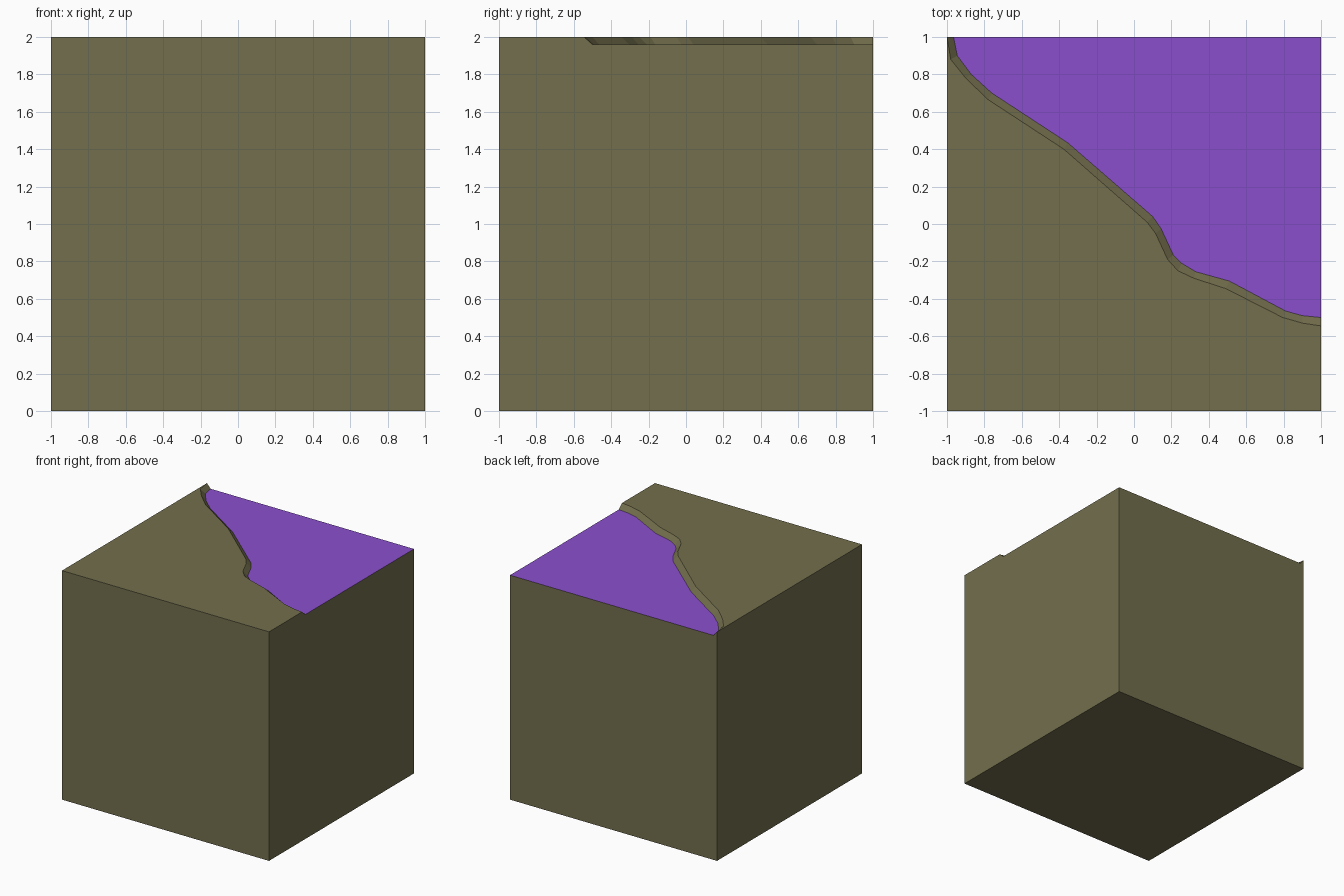
import bpy, bmesh

if "Cube" in bpy.data.objects:
    bpy.data.objects.remove(bpy.data.objects["Cube"])

LOW, TOP = 1.96, 2.0

# upper lip of the bank, and its foot, from back left to right side
lip = [(-1, 1), (-.98, .88), (-.9, .78), (-.78, .665), (-.375, .4), (.07, .01),
       (.115, -.05), (.18, -.19), (.235, -.25), (.32, -.29), (.49, -.345),
       (.795, -.5), (.9, -.53), (1, -.545)]
foot = [(-.965, 1), (-.945, .9), (-.87, .8), (-.76, .7), (-.355, .435), (.1, .04),
        (.145, -.025), (.21, -.165), (.255, -.21), (.33, -.255), (.51, -.305),
        (.81, -.465), (.9, -.49), (1, -.5)]


def material(name, color):
    m = bpy.data.materials.new(name)
    m.diffuse_color = (*color, 1)
    m.use_nodes = True
    m.node_tree.nodes["Principled BSDF"].inputs["Base Color"].default_value = m.diffuse_color
    return m


bm = bmesh.new()
upper = [bm.verts.new((x, y, TOP)) for x, y in lip]
lower = [bm.verts.new((x, y, LOW)) for x, y in foot]
b0, b1, b2, b3 = [bm.verts.new((x, y, 0)) for x, y in ((-1, -1), (1, -1), (1, 1), (-1, 1))]
t0, t1 = bm.verts.new((-1, -1, TOP)), bm.verts.new((1, -1, TOP))
t2 = bm.verts.new((1, 1, LOW))

# raised ground and sunken floor
bm.faces.new([t0, t1] + upper[::-1])
floor = bm.faces.new(lower + [t2])
# sloping bank between them
for i in range(len(lip) - 1):
    bm.faces.new((upper[i], upper[i + 1], lower[i + 1], lower[i]))
# base and four sides
bm.faces.new((b3, b2, b1, b0))
bm.faces.new((b0, b1, t1, t0))
bm.faces.new((b1, b2, t2, lower[-1], upper[-1], t1))
bm.faces.new((b2, b3, upper[0], lower[0], t2))
bm.faces.new((b3, b0, t0, upper[0]))
floor.material_index = 1
bmesh.ops.recalc_face_normals(bm, faces=bm.faces[:])
# split the concave outlines cleanly
bmesh.ops.triangulate(bm, faces=[f for f in bm.faces if len(f.verts) > 4])

mesh = bpy.data.meshes.new("ground_block")
bm.to_mesh(mesh)
bm.free()
mesh.materials.append(material("olive earth", (.171, .156, .074)))
mesh.materials.append(material("purple floor", (.258, .078, .617)))
bpy.context.collection.objects.link(bpy.data.objects.new("ground_block", mesh))
